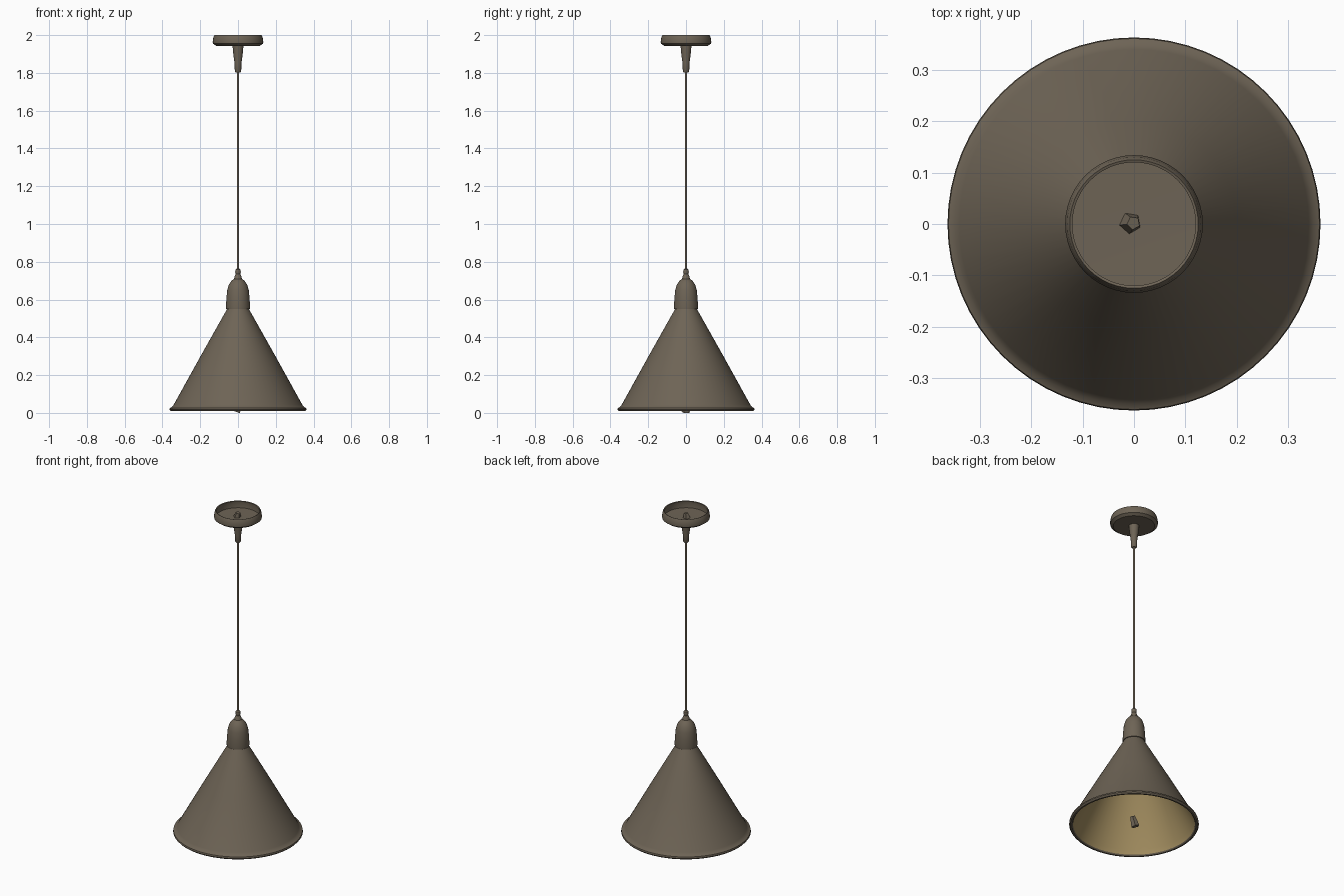
import bpy, bmesh, math
from mathutils import Matrix

if "Cube" in bpy.data.objects:
    bpy.data.objects.remove(bpy.data.objects["Cube"])


def material(name, rgb):
    m = bpy.data.materials.new(name)
    m.diffuse_color = (*rgb, 1)
    m.use_nodes = True
    m.node_tree.nodes["Principled BSDF"].inputs["Base Color"].default_value = m.diffuse_color
    return m


BRONZE = material("bronze_brown", (0.155, 0.127, 0.092))
GOLD = material("gold_lining", (0.36, 0.265, 0.115))


def finish(name, bm, mat, angle=35):
    me = bpy.data.meshes.new(name)
    bm.to_mesh(me)
    bm.free()
    ob = bpy.data.objects.new(name, me)
    bpy.context.collection.objects.link(ob)
    me.materials.append(mat)
    bpy.ops.object.select_all(action='DESELECT')
    ob.select_set(True)
    bpy.context.view_layer.objects.active = ob
    bpy.ops.object.shade_smooth_by_angle(angle=math.radians(angle))
    return ob


def lathe(name, profile, mat, sides=48):
    """Spin an (r, z) profile, listed so that its outer side runs upward."""
    bm = bmesh.new()
    rings = []
    for r, z in profile:
        if r == 0:
            rings.append([bm.verts.new((0, 0, z))] * sides)
        else:
            rings.append([bm.verts.new((r * math.cos(2 * math.pi * i / sides),
                                        r * math.sin(2 * math.pi * i / sides), z))
                          for i in range(sides)])
    for a, b in zip(rings, rings[1:]):
        for i in range(sides):
            j = (i + 1) % sides
            bm.faces.new(list(dict.fromkeys((a[i], a[j], b[j], b[i]))))
    return finish(name, bm, mat)


def nub(name, size, loc, tilt):
    """Small rough-cut knob."""
    bm = bmesh.new()
    rot = Matrix.Rotation(tilt, 4, 'Y') @ Matrix.Rotation(0.5, 4, 'Z')
    bmesh.ops.create_cone(bm, segments=5, radius1=size[0], radius2=size[0] * 0.6,
                          depth=size[1], cap_ends=True,
                          matrix=Matrix.Translation(loc) @ rot)
    return finish(name, bm, mat=BRONZE, angle=15)


# Ceiling canopy: shallow cup, open at the top
lathe("ceiling_canopy", [(0, 1.943), (0.116, 1.943), (0.122, 1.948), (0.133, 1.955),
                         (0.134, 1.965), (0.130, 1.99), (0.125, 2.0), (0.120, 1.998),
                         (0.123, 1.98), (0.121, 1.958), (0, 1.956)], BRONZE)
nub("canopy_nut", (0.022, 0.03), (-0.004, 0.002, 1.968), 0.2)

# Strain relief under the canopy
lathe("canopy_stem", [(0, 1.803), (0.013, 1.803), (0.017, 1.81), (0.018, 1.85),
                      (0.025, 1.90), (0.029, 1.945), (0, 1.946)], BRONZE, 24)

# Hanging cord
lathe("cord", [(0, 0.73), (0.0065, 0.73), (0.0065, 1.82), (0, 1.82)], BRONZE, 12)

# Socket cap with its collar on top
lathe("socket_cap", [(0.05, 0.55), (0.063, 0.55), (0.064, 0.56), (0.061, 0.61),
                     (0.057, 0.65), (0.048, 0.68), (0.034, 0.70), (0.021, 0.71),
                     (0.017, 0.725), (0.012, 0.735), (0.015, 0.745),
                     (0.013, 0.758), (0.006, 0.765), (0, 0.765)], BRONZE)

# Conical shade with a rolled lip
lathe("shade", [(0.341, 0.016), (0.347, 0.009), (0.356, 0.009), (0.363, 0.017),
                (0.361, 0.026), (0.350, 0.031), (0.340, 0.044), (0.20, 0.297),
                (0.10, 0.475), (0.056, 0.553)], BRONZE, 64)
lathe("shade_lining", [(0, 0.545), (0.052, 0.545), (0.096, 0.47), (0.195, 0.295),
                       (0.334, 0.044), (0.341, 0.016)], GOLD, 64)

# Small pull knob in the mouth of the shade
nub("pull_knob", (0.024, 0.06), (0, 0, 0.034), 0.35)
